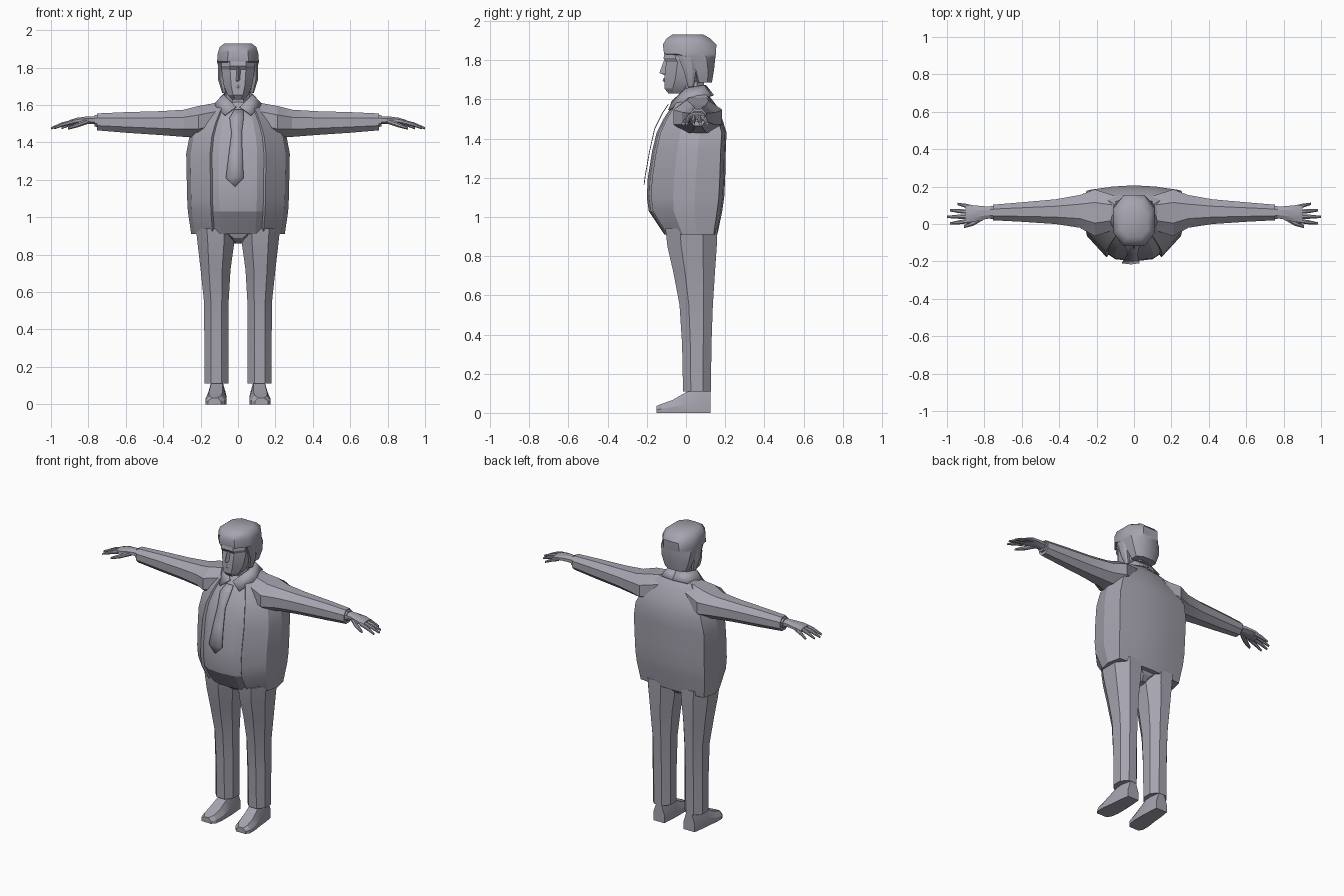
import bpy, bmesh, math
from mathutils import Vector

grey = bpy.data.materials.new("slate grey")
grey.diffuse_color = (0.38, 0.37, 0.43, 1)


def finish(name, bm, smooth=20):
    bmesh.ops.recalc_face_normals(bm, faces=bm.faces)
    me = bpy.data.meshes.new(name)
    bm.to_mesh(me)
    bm.free()
    ob = bpy.data.objects.new(name, me)
    bpy.context.collection.objects.link(ob)
    me.materials.append(grey)
    bpy.ops.object.select_all(action='DESELECT')
    ob.select_set(True)
    bpy.context.view_layer.objects.active = ob
    bpy.ops.object.shade_smooth_by_angle(angle=math.radians(smooth))
    return ob


def loft(name, rings, sx=1, smooth=20):
    """Skin a list of equal-length rings and cap both ends."""
    bm = bmesh.new()
    vs = [[bm.verts.new((p[0] * sx, p[1], p[2])) for p in r] for r in rings]
    n = len(vs[0])
    for a, b in zip(vs, vs[1:]):
        for i in range(n):
            j = (i + 1) % n
            bm.faces.new((a[i], a[j], b[j], b[i]))
    bm.faces.new(vs[0])
    bm.faces.new(vs[-1])
    return finish(name, bm, smooth)


def strip(name, left, right, thick):
    """Ribbon between two edges, thickened."""
    bm = bmesh.new()
    a = [bm.verts.new(p) for p in left]
    b = [bm.verts.new(p) for p in right]
    for i in range(len(a) - 1):
        bm.faces.new((a[i], a[i + 1], b[i + 1], b[i]))
    ob = finish(name, bm)
    mod = ob.modifiers.new("thickness", 'SOLIDIFY')
    mod.thickness, mod.offset = thick, 0
    return ob


def octagon(u0, u1, v0, v1, c=0.28):
    du, dv = (u1 - u0) * c, (v1 - v0) * c
    return [(u0 + du, v0), (u1 - du, v0), (u1, v0 + dv), (u1, v1 - dv),
            (u1 - du, v1), (u0 + du, v1), (u0, v1 - dv), (u0, v0 + dv)]


def z_rings(rows, c=0.28):
    return [[(u, v, z) for u, v in octagon(x0, x1, y0, y1, c)]
            for z, x0, x1, y0, y1 in rows]


def x_rings(rows, c=0.28):
    return [[(x, u, v) for u, v in octagon(y0, y1, z0, z1, c)]
            for x, y0, y1, z0, z1 in rows]


# Jacket body with the shirt showing between the stepped jacket edges
def torso_ring(z, w, f, b):
    d = b - f
    half = [(0.37, f + 0.03 * d), (0.50, f + 0.09 * d), (0.54, f + 0.055 * d),
            (0.92, f + 0.34 * d), (1.0, f + 0.62 * d), (0.92, b - 0.07 * d),
            (0.45, b - 0.02 * d)]
    right = [(x * w, y, z) for x, y in half]
    left = [(-x, y, z) for x, y, z in reversed(right)]
    return [(0, f, z)] + right + [(0, b, z)] + left


loft("jacket_body", [torso_ring(*r) for r in (
    (0.91, 0.25, -0.11, 0.16), (1.03, 0.268, -0.19, 0.185),
    (1.10, 0.272, -0.20, 0.195), (1.20, 0.274, -0.195, 0.20),
    (1.34, 0.277, -0.172, 0.203), (1.43, 0.26, -0.150, 0.207),
    (1.50, 0.225, -0.115, 0.185), (1.57, 0.175, -0.07, 0.155),
    (1.615, 0.12, -0.035, 0.12), (1.64, 0.07, -0.015, 0.095))])

# Trouser seat
loft("trouser_seat", z_rings([(0.86, -0.025, 0.025, -0.03, 0.09),
                              (0.89, -0.06, 0.06, -0.07, 0.12),
                              (0.94, -0.20, 0.20, -0.09, 0.14)]))

# Neck and head
loft("neck", z_rings([(1.56, -0.07, 0.07, -0.03, 0.10),
                      (1.72, -0.06, 0.06, -0.04, 0.09)]))
loft("head", z_rings([
    (1.63, -0.035, 0.035, -0.09, 0.02), (1.655, -0.055, 0.055, -0.11, 0.05),
    (1.70, -0.075, 0.075, -0.11, 0.10), (1.76, -0.085, 0.085, -0.106, 0.12),
    (1.79, -0.088, 0.088, -0.100, 0.12), (1.81, -0.09, 0.09, -0.115, 0.12),
    (1.88, -0.085, 0.085, -0.10, 0.12)], 0.26))
loft("nose", [[(-0.018, -0.09, z), (0, y, z), (0.018, -0.09, z)]
              for z, y in ((1.725, -0.112), (1.735, -0.136), (1.80, -0.112))])
loft("lips", [[(-0.028, -0.10, z), (0, y, z), (0.028, -0.10, z)]
              for z, y in ((1.688, -0.113), (1.698, -0.119), (1.71, -0.113))])

# Hair: overhanging fringe above, full at the back below
loft("hair", z_rings([
    (1.685, -0.075, 0.075, 0.045, 0.132), (1.75, -0.098, 0.098, 0.02, 0.143),
    (1.815, -0.108, 0.108, -0.03, 0.15), (1.832, -0.112, 0.112, -0.112, 0.153),
    (1.88, -0.108, 0.108, -0.118, 0.155), (1.91, -0.098, 0.098, -0.10, 0.125),
    (1.93, -0.072, 0.072, -0.07, 0.09)], 0.25), smooth=40)

# Tie, hanging clear of the shirt
strip("tie",
      [(-0.02, -0.09, 1.575), (-0.045, -0.12, 1.53), (-0.035, -0.16, 1.45),
       (-0.05, -0.187, 1.33), (-0.065, -0.208, 1.21), (-0.017, -0.214, 1.165)],
      [(0.03, -0.09, 1.575), (0.03, -0.12, 1.53), (0.02, -0.16, 1.45),
       (0.024, -0.187, 1.33), (0.03, -0.208, 1.21), (-0.013, -0.214, 1.165)], 0.004)

for side, s in (("left", 1), ("right", -1)):
    # Collar wing
    top = [(0, .10, 1.67), (.065, .085, 1.67), (.075, .0, 1.655), (.01, -.07, 1.59)]
    low = [(0, .14, 1.62), (.095, .12, 1.615), (.128, .015, 1.60), (.07, -.088, 1.545)]
    strip(side + "_collar", [(x * s, y, z) for x, y, z in top],
          [(x * s, y, z) for x, y, z in low], 0.008)

    # Sideburn and ear
    loft(side + "_sideburn", z_rings([(1.665, 0.06, 0.085, 0.01, 0.04),
                                      (1.74, 0.07, 0.108, -0.01, 0.05),
                                      (1.84, 0.07, 0.108, -0.05, 0.05)]), s)

    # Sleeve and cuff
    loft(side + "_sleeve", x_rings([
        (0.10, -0.03, 0.15, 1.45, 1.615), (0.21, -0.065, 0.185, 1.425, 1.595),
        (0.29, -0.02, 0.155, 1.43, 1.575), (0.42, 0.0, 0.132, 1.44, 1.567),
        (0.60, 0.012, 0.116, 1.452, 1.562), (0.755, 0.02, 0.103, 1.465, 1.555)]), s)
    loft(side + "_cuff", x_rings([(0.73, 0.028, 0.095, 1.48, 1.548),
                                  (0.768, 0.028, 0.095, 1.485, 1.548)]), s)

    # Palm, fingers and thumb
    loft(side + "_palm", x_rings([
        (0.74, 0.035, 0.09, 1.495, 1.54), (0.80, 0.025, 0.095, 1.50, 1.54),
        (0.86, 0.01, 0.10, 1.50, 1.532), (0.90, 0.008, 0.095, 1.495, 1.52)]), s)
    digits = (("index_finger", .88, .016, .985, .003), ("middle_finger", .88, .04, 1.0, .038),
              ("ring_finger", .88, .065, .985, .073), ("little_finger", .86, .088, .945, .108))
    for name, x0, y0, x1, y1 in digits:
        rows = []
        for t, z, r in ((0, 1.51, .012), (.5, 1.497, .011), (1, 1.476, .006)):
            x, y = x0 + (x1 - x0) * t, y0 + (y1 - y0) * t
            rows.append((x, y - r, y + r, z - r, z + r))
        loft(side + "_" + name, x_rings(rows), s)
    loft(side + "_thumb", x_rings([(0.80, 0.025, 0.06, 1.50, 1.53),
                                   (0.86, -0.01, 0.02, 1.48, 1.505),
                                   (0.91, -0.022, -0.006, 1.468, 1.482)]), s)

    # Trouser leg
    loft(side + "_leg", z_rings([
        (0.11, 0.052, 0.180, -0.015, 0.127), (0.35, 0.052, 0.180, -0.02, 0.13),
        (0.55, 0.05, 0.182, -0.033, 0.137), (0.72, 0.04, 0.20, -0.065, 0.148),
        (0.85, 0.022, 0.215, -0.095, 0.157), (0.94, 0.015, 0.225, -0.105, 0.16)]), s)

    # Shoe, lofted from heel to toe
    shoe = []
    for y, x0, x1, h in ((0.125, 0.07, 0.15, 0.115), (0.06, 0.065, 0.16, 0.13),
                         (0.0, 0.062, 0.165, 0.105), (-0.07, 0.062, 0.175, 0.065),
                         (-0.125, 0.07, 0.175, 0.046), (-0.15, 0.09, 0.16, 0.035)):
        shoe.append([(x0, y, 0), (x1, y, 0), (x1, y, h * 0.45),
                     (x1 - 0.02, y, h), (x0 + 0.02, y, h), (x0, y, h * 0.45)])
    loft(side + "_shoe", shoe, s)
